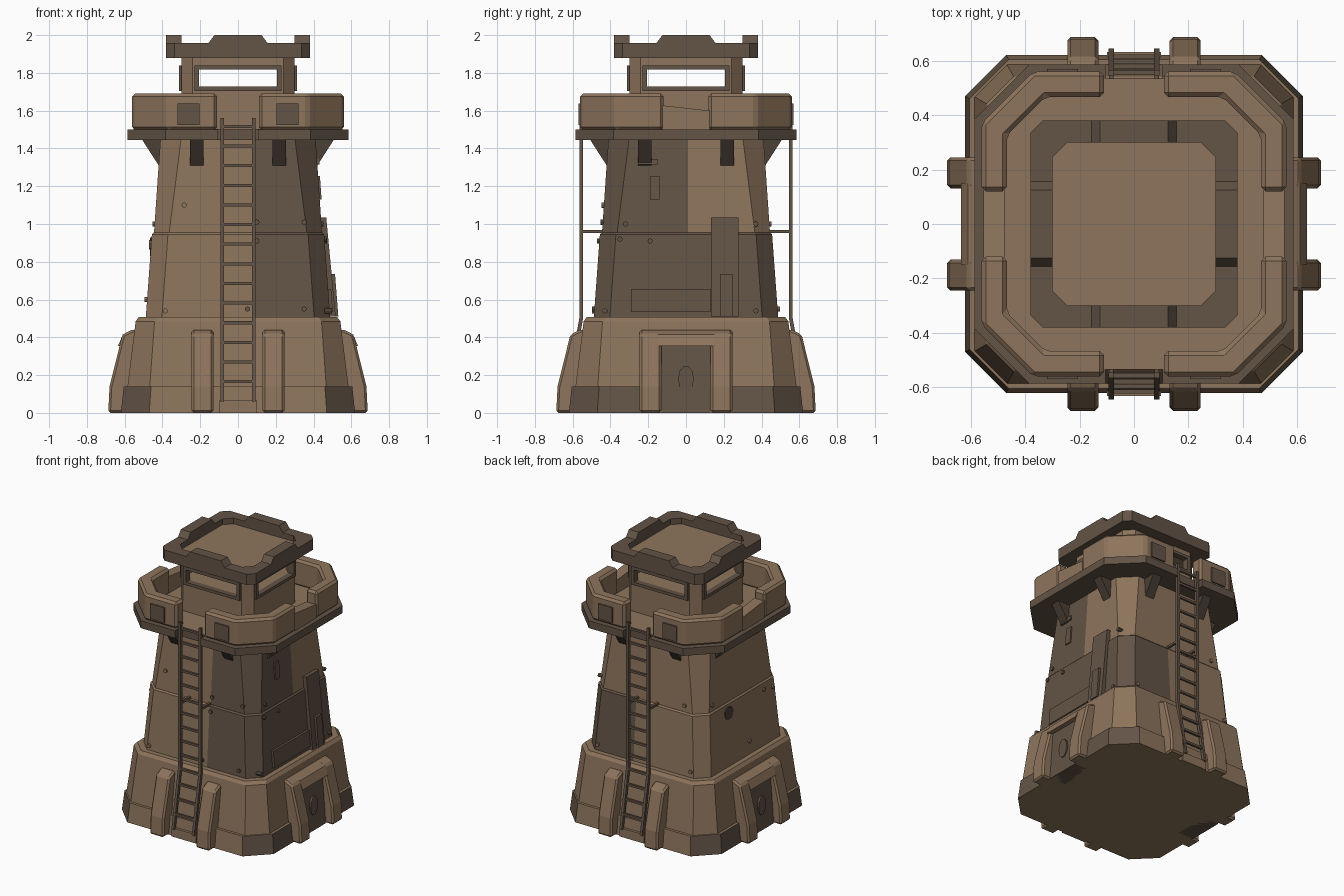
import bpy, bmesh, math
from mathutils import Vector

if "Cube" in bpy.data.objects:
    bpy.data.objects.remove(bpy.data.objects["Cube"])


def material(name, rgb):
    m = bpy.data.materials.new(name)
    m.diffuse_color = (*rgb, 1)
    m.use_nodes = True
    m.node_tree.nodes["Principled BSDF"].inputs["Base Color"].default_value = m.diffuse_color
    return m


TAN = material("tan_plate", (0.268, 0.176, 0.107))
BROWN = material("dark_brown_plate", (0.125, 0.088, 0.062))
SHADE = material("deep_brown_metal", (0.07, 0.05, 0.036))


def make(name, verts, faces, mats, rule=None, cuts=(), bevel=0):
    """Mesh from geometry, optional cut planes, colour rule and bevel."""
    bm = bmesh.new()
    vs = [bm.verts.new(v) for v in verts]
    for f in faces:
        bm.faces.new([vs[i] for i in f])
    bmesh.ops.recalc_face_normals(bm, faces=bm.faces)
    for co, no in cuts:
        bmesh.ops.bisect_plane(bm, geom=bm.verts[:] + bm.edges[:] + bm.faces[:], plane_co=co, plane_no=no)
    if rule:
        bm.normal_update()
        for f in bm.faces:
            f.material_index = rule(f.calc_center_median(), f.normal)
    me = bpy.data.meshes.new(name)
    bm.to_mesh(me)
    bm.free()
    for m in mats:
        me.materials.append(m)
    ob = bpy.data.objects.new(name, me)
    bpy.context.collection.objects.link(ob)
    if bevel:
        b = ob.modifiers.new("bevel", "BEVEL")
        b.width, b.segments, b.limit_method, b.angle_limit = bevel, 1, "ANGLE", math.radians(40)
    return ob


def stack(rings):
    n = len(rings[0])
    verts = [p for r in rings for p in r]
    faces = [list(range(n))[::-1], list(range(len(verts) - n, len(verts)))]
    for k in range(len(rings) - 1):
        for i in range(n):
            j = (i + 1) % n
            faces.append([k * n + i, k * n + j, k * n + n + j, k * n + n + i])
    return verts, faces


def octagon(h, c, z):
    q = [(h, h - c), (h - c, h), (c - h, h), (-h, h - c)]
    return [(x, y, z) for x, y in q + [(-x, -y) for x, y in q]]


def loft(name, levels, mats, **kw):
    return make(name, *stack([octagon(*l) for l in levels]), mats, **kw)


def prism(name, pts, axis, a, b, mat, turn=0, **kw):
    """Extrude a 2D outline along an axis, then turn by quarter turns about z."""
    place = {"x": lambda u, v, t: (t, u, v), "y": lambda u, v, t: (u, t, v), "z": lambda u, v, t: (u, v, t)}[axis]

    def spin(p):
        x, y, z = p
        for _ in range(turn):
            x, y = -y, x
        return (x, y, z)
    rings = [[spin(place(u, v, t)) for u, v in pts] for t in (a, b)]
    return make(name, *stack(rings), [mat], **kw)


def box(name, x, y, z, mat, turn=0, **kw):
    return prism(name, [(x[0], y[0]), (x[1], y[0]), (x[1], y[1]), (x[0], y[1])], "z", *z, mat, turn, **kw)


def half(z):
    """Half width of the tower shaft at height z."""
    return 0.49 - (z - 0.5) * 0.078 if z < 0.95 else 0.445 - (z - 0.95) * 0.07


# stepped foot and dark corner skirts
X, Y = Vector((1, 0, 0)), Vector((0, 1, 0))
loft("foot_skirt", [(0.62, 0.15, 0), (0.605, 0.145, 0.14)], [TAN, BROWN],
     cuts=[(Y * 0.24, Y), (Y * -0.24, Y)],
     rule=lambda c, n: int(abs(n.z) < 0.9 and (min(abs(n.x), abs(n.y)) > 0.3 or (abs(n.x) > 0.8 and abs(c.y) > 0.25))))
loft("base_block", [(0.59, 0.12, 0.1), (0.542, 0.1, 0.485), (0.525, 0.1, 0.507)], [TAN])

# shaft in two tiers of plates, dark plates by position
loft("lower_shaft", [(0.49, 0.085, 0.48), (0.456, 0.085, 0.945), (0.446, 0.085, 0.955)], [TAN, BROWN],
     cuts=[(X * 0.088, X)], rule=lambda c, n: int(c.x > 0.09))
loft("upper_shaft", [(0.445, 0.08, 0.95), (0.41, 0.11, 1.46)], [TAN, BROWN],
     cuts=[(X * 0.088, X), (Y * 0.01, Y)], rule=lambda c, n: int(c.x > 0.09 and c.y < 0.01))

# buttresses, two per side
BUTT = [(0.5, 0), (0.687, 0), (0.68, 0.14), (0.612, 0.415), (0.56, 0.44), (0.5, 0.44)]
for k in range(4):
    for s in (-1, 1):
        prism("buttress", BUTT, "y", s * 0.188 - 0.057, s * 0.188 + 0.057, TAN, k, bevel=0.012)
        # brackets under the gallery
        prism("gallery_bracket", [(0.38, 1.31), (0.42, 1.31), (0.51, 1.45), (0.38, 1.45)], "y",
              s * 0.218 - 0.035, s * 0.218 + 0.035, SHADE, k)

# arched doorways on both flanks
for k in (0, 2):
    prism("door_lintel", [(0.5, 0.355), (0.635, 0.355), (0.61, 0.415), (0.56, 0.44), (0.5, 0.44)],
          "y", -0.15, 0.15, TAN, k)
    prism("door", [(0.5, 0), (0.626, 0), (0.6, 0.355), (0.5, 0.355)], "y", -0.13, 0.13, BROWN, k)
    oval = [(0.042 * math.cos(i * math.pi / 5), 0.18 + 0.07 * math.sin(i * math.pi / 5)) for i in range(10)]
    prism("door_hatch", oval, "x", 0.6, 0.624, BROWN, k)

# gallery deck with ladder notches
q = [(0.585, 0.385), (0.385, 0.585), (0.105, 0.585), (0.105, 0.535)]
deck = q + [(-x, y) for x, y in q[::-1]] + [(-x, -y) for x, y in q] + [(x, -y) for x, y in q[::-1]]
prism("gallery_deck", deck, "z", 1.445, 1.5, BROWN)
loft("gallery_floor", [(0.533, 0.19, 1.49), (0.533, 0.19, 1.504)], [TAN])

# parapet: four corner walls, low flank walls and gun port plates
wall = [(0.11, 0.56), (0.37, 0.56), (0.56, 0.37), (0.56, 0.12), (0.467, 0.12), (0.467, 0.325), (0.325, 0.467), (0.11, 0.467)]
for sx in (-1, 1):
    for sy in (-1, 1):
        prism("parapet_corner", [(x * sx, y * sy) for x, y in wall], "z", 1.498, 1.692, TAN, bevel=0.016)
        xs = sorted((sx * 0.205, sx * 0.32))
        ys = sorted((sy * 0.55, sy * 0.57))
        box("port_plate", xs, ys, (1.525, 1.637), BROWN)
    prism("parapet_low_wall", [(-0.125, 1.5), (0.125, 1.5), (0.125, 1.6), (-0.125, 1.628)], "x",
          *sorted((sx * 0.475, sx * 0.553)), TAN)

# lookout cabin with see-through slits on four sides
loft("cabin_lower_wall", [(0.3, 0.06, 1.5), (0.3, 0.06, 1.725)], [TAN])
loft("cabin_upper_wall", [(0.3, 0.06, 1.825), (0.3, 0.06, 1.89)], [TAN])
post = [(0.3, 0.21), (0.3, 0.24), (0.24, 0.3), (0.21, 0.3), (0.21, 0.26), (0.26, 0.21)]
for sx in (-1, 1):
    for sy in (-1, 1):
        prism("cabin_post", [(x * sx, y * sy) for x, y in post], "z", 1.72, 1.83, TAN)
for k in range(4):
    for z in (1.705, 1.817):
        box("slit_frame_bar", (0.27, 0.312), (-0.23, 0.23), (z, z + 0.022), BROWN, k)
    for s in (-1, 1):
        box("slit_frame_side", (0.27, 0.312), sorted((s * 0.206, s * 0.23)), (1.705, 1.839), BROWN, k)

# roof tray: rim, raised centre merlons, recessed floor
loft("roof_floor", [(0.34, 0.045, 1.88), (0.34, 0.045, 1.915)], [TAN])
for k in range(4):
    rim = [(0.3, -0.245), (0.38, -0.335), (0.38, 0.335), (0.3575, 0.3575), (0.2725, 0.2725), (0.3, 0.245)]
    rim = [(0.2725, -0.2725), (0.3575, -0.3575)] + rim[1:] + [(0.3, -0.245)]
    prism("roof_rim", rim, "z", 1.878, 1.957, BROWN, k)
    prism("roof_merlon", [(-0.162, 1.95), (0.162, 1.95), (0.125, 2.0), (-0.125, 2.0)], "x", 0.3, 0.38, BROWN, k)

# ladders on front and back
RAIL = [(0.545, 1.56), (0.565, 1.56), (0.565, 0.5), (0.645, 0.06), (0.623, 0.06), (0.545, 0.5)]
for k in (0, 2):
    for s in (-1, 1):
        prism("ladder_rail", RAIL, "x", s * 0.083 - 0.01, s * 0.083 + 0.01, BROWN, k)
        box("ladder_strut", (s * 0.083 - 0.008, s * 0.083 + 0.008), (0.43, 0.55), (0.952, 0.968), BROWN, k)
    for i in range(14):
        z = 0.165 + i * 0.104
        y = 0.555 + max(0, 0.5 - z) * 0.18
        box("ladder_rung", (-0.083, 0.083), (y - 0.008, y + 0.008), (z - 0.008, z + 0.008), BROWN, k)
    box("ladder_foot", (-0.1, 0.1), (0.55, 0.632), (0, 0.065), TAN, k)


# repair plates on the right flank
def plate(name, y, z, t, mat):
    prism(name, [(half(z[0]) - 0.03, z[0]), (half(z[0]) + t, z[0]), (half(z[1]) + t, z[1]), (half(z[1]) - 0.03, z[1])],
          "y", *y, mat)


plate("wide_patch", (-0.29, 0.13), (0.535, 0.655), 0.015, BROWN)
plate("tall_patch", (0.132, 0.277), (0.51, 1.035), 0.028, BROWN)
plate("small_patch", (0.18, 0.245), (0.51, 0.735), 0.042, BROWN)
plate("vent_slot", (-0.19, -0.14), (1.13, 1.255), 0.01, BROWN)
plate("vent_lip", (-0.255, -0.15), (1.315, 1.345), 0.012, BROWN)


# damage hole on the left flank and rivets
def stud(name, turn, side, z, r, t, mat, n=8):
    pts = [(side + r * math.cos(i * math.tau / n), z + r * math.sin(i * math.tau / n)) for i in range(n)]
    prism(name, pts, "x", half(z) - 0.03, half(z) + t, mat, turn)


stud("damage_hole", 2, -0.16, 0.88, 0.05, 0.006, SHADE, 7)
for turn, mat, spots in (
        (0, BROWN, [(-0.32, 1.0), (-0.35, 0.92), (-0.19, 0.91), (0.37, 1.0), (-0.43, 0.54), (0.37, 0.54)]),
        (3, BROWN, [(0.1, 1.01), (0.35, 1.01), (0.1, 0.91), (0.05, 0.55), (0.35, 0.55)]),
        (3, TAN, [(-0.285, 1.1), (-0.385, 0.54)]),
        (1, TAN, [(0.3, 1.0), (0.38, 0.55), (-0.38, 0.55)]),
        (2, TAN, [(0.25, 0.9), (0.05, 0.6), (0.35, 0.88), (-0.33, 1.0)])):
    for side, z in spots:
        stud("rivet", turn, side, z, 0.014, 0.012, mat)
